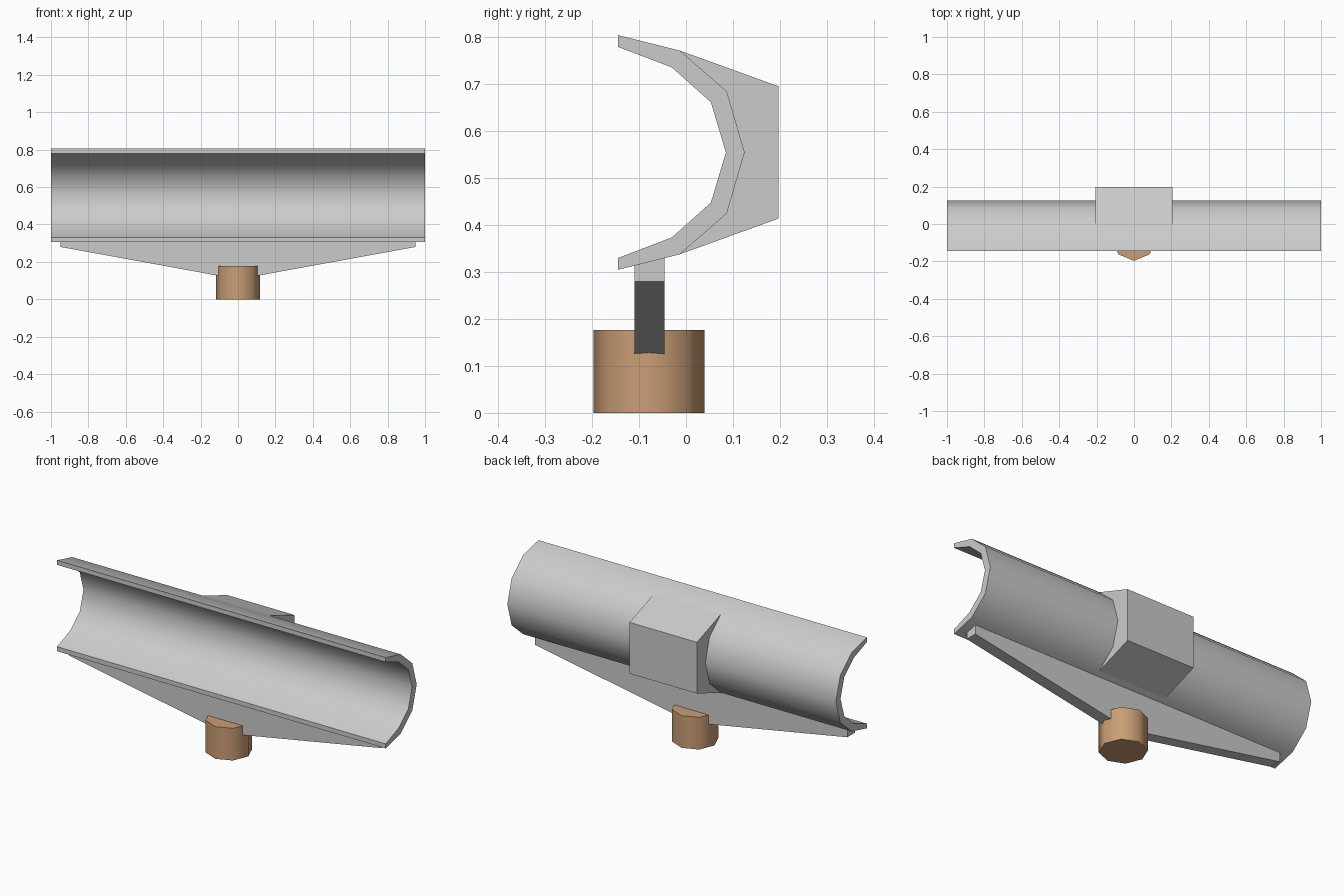
import bpy, bmesh, math

if "Cube" in bpy.data.objects:
    bpy.data.objects.remove(bpy.data.objects["Cube"])


def prism(name, profile, axis, lo, hi, smooth=None):
    """Extrude a closed 2D profile along x (y,z points), y (x,z points) or z (x,y points)."""
    place = {
        "x": lambda p, t: (t, p[0], p[1]),
        "y": lambda p, t: (p[0], t, p[1]),
        "z": lambda p, t: (p[0], p[1], t),
    }[axis]
    bm = bmesh.new()
    a = [bm.verts.new(place(p, lo)) for p in profile]
    b = [bm.verts.new(place(p, hi)) for p in profile]
    bm.faces.new(a)
    bm.faces.new(b)
    for i in range(len(profile)):
        j = (i + 1) % len(profile)
        bm.faces.new((a[i], a[j], b[j], b[i]))
    bmesh.ops.recalc_face_normals(bm, faces=bm.faces)
    mesh = bpy.data.meshes.new(name)
    bm.to_mesh(mesh)
    bm.free()
    obj = bpy.data.objects.new(name, mesh)
    bpy.context.collection.objects.link(obj)
    if smooth:
        bpy.ops.object.select_all(action="DESELECT")
        obj.select_set(True)
        bpy.context.view_layer.objects.active = obj
        bpy.ops.object.shade_smooth_by_angle(angle=math.radians(smooth))
    return obj


MID = 0.555  # height of the trough's axis


def mirrored(half):
    """Complete a top-to-middle half profile by reflecting it about MID."""
    return half + [(y, 2 * MID - z) for y, z in reversed(half[:-1])]


# Curved open trough
outer = mirrored([(-0.145, 0.805), (-0.013, 0.772), (0.087, 0.685), (0.125, MID)])
inner = mirrored([(-0.145, 0.780), (-0.030, 0.736), (0.053, 0.662), (0.085, MID)])
prism("trough", outer + inner[::-1], "x", -1, 1, smooth=40)

# Block on the back, fitted against the trough
block = [(0.197, 0.414), (0.197, 0.696)] + outer[1:-1]
prism("rear_block", block, "x", -0.205, 0.205)

# Tapered support fin, its top following the trough's underside
fin = prism("support_fin",
            [(-0.95, 0.33), (-0.95, 0.28), (-0.1, 0.125), (0.1, 0.125), (0.95, 0.28), (0.95, 0.33)],
            "y", -0.11, -0.046)
for v in fin.data.vertices:
    if v.co.z > 0.3:
        v.co.z = 0.318 if v.co.y < -0.08 else 0.334

# Octagonal peg
ring = [(0.118 * math.cos(k * math.pi / 4), -0.079 + 0.118 * math.sin(k * math.pi / 4))
        for k in range(8)]
peg = prism("peg", ring, "z", 0, 0.177, smooth=50)
wood = bpy.data.materials.new("wood")
wood.diffuse_color = (0.59, 0.34, 0.18, 1)
wood.use_nodes = True
wood.node_tree.nodes["Principled BSDF"].inputs["Base Color"].default_value = wood.diffuse_color
peg.data.materials.append(wood)
